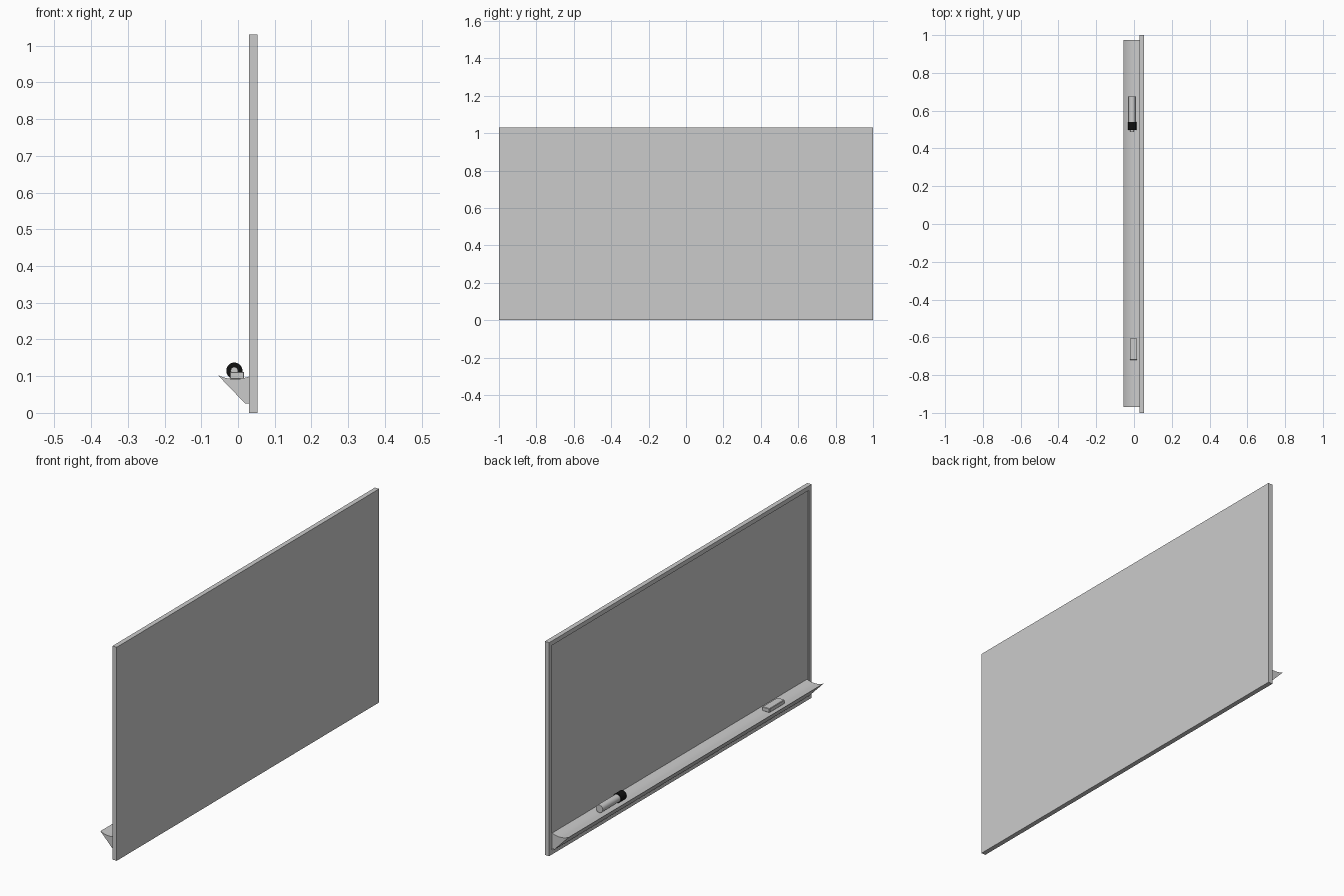
import bpy, bmesh, math
from mathutils import Matrix

if "Cube" in bpy.data.objects:
    bpy.data.objects.remove(bpy.data.objects["Cube"])


def finish(name, bm, smooth=False, mat=None):
    bmesh.ops.recalc_face_normals(bm, faces=bm.faces)
    me = bpy.data.meshes.new(name)
    bm.to_mesh(me)
    bm.free()
    ob = bpy.data.objects.new(name, me)
    bpy.context.collection.objects.link(ob)
    if mat:
        me.materials.append(mat)
    if smooth:
        bpy.ops.object.select_all(action='DESELECT')
        ob.select_set(True)
        bpy.context.view_layer.objects.active = ob
        bpy.ops.object.shade_smooth_by_angle(angle=math.radians(30))
    return ob


def box(bm, x0, x1, y0, y1, z0, z1):
    m = (Matrix.Translation(((x0 + x1) / 2, (y0 + y1) / 2, (z0 + z1) / 2))
         @ Matrix.Diagonal((x1 - x0, y1 - y0, z1 - z0, 1)))
    return bmesh.ops.create_cube(bm, size=1, matrix=m)["verts"]


def rod(name, r, y0, y1, x, z, mat=None):
    bm = bmesh.new()
    m = Matrix.Translation((x, (y0 + y1) / 2, z)) @ Matrix.Rotation(math.pi / 2, 4, 'X')
    bmesh.ops.create_cone(bm, cap_ends=True, segments=32, radius1=r, radius2=r,
                          depth=abs(y1 - y0), matrix=m)
    return finish(name, bm, True, mat)


black = bpy.data.materials.new("black")
black.diffuse_color = (0.005, 0.005, 0.005, 1)
black.use_nodes = True
black.node_tree.nodes["Principled BSDF"].inputs["Base Color"].default_value = black.diffuse_color

# Board: slab whose front (-x) face is inset and pushed in to leave a frame
bm = bmesh.new()
box(bm, 0.03, 0.053, -1, 1, 0, 1.03)
bm.normal_update()
front = min(bm.faces, key=lambda f: f.calc_center_median().x)
bmesh.ops.inset_individual(bm, faces=[front], thickness=0.03)
ext = bmesh.ops.extrude_discrete_faces(bm, faces=[front])["faces"]
bmesh.ops.translate(bm, verts=ext[0].verts, vec=(0.005, 0, 0))
finish("board", bm)

# Tray: wedge profile with a scooped top, swept along y
n = 12
profile = []
for i in range(n + 1):
    t = i / n
    x = -0.055 + 0.085 * t
    profile.append((x, 0.103 - 0.004 * t - 0.036 * t * (1 - t)))
profile += [(0.035, 0.099), (0.035, 0.025), (0.02, 0.025)]
bm = bmesh.new()
face = bm.faces.new([bm.verts.new((x, -0.97, z)) for x, z in profile])
ext = bmesh.ops.extrude_face_region(bm, geom=[face])["geom"]
bmesh.ops.translate(bm, vec=(0, 1.943, 0),
                    verts=[v for v in ext if isinstance(v, bmesh.types.BMVert)])
finish("tray", bm, True)

# Marker: barrel, black cap and small nub on the cap
rod("marker_barrel", 0.0185, 0.53, 0.675, -0.01, 0.115)
rod("marker_cap", 0.022, 0.497, 0.54, -0.01, 0.115, black)
rod("marker_nub", 0.01, 0.49, 0.50, -0.01, 0.115)

# Eraser: low block with slightly bevelled edges
bm = bmesh.new()
box(bm, -0.022, 0.017, -0.72, -0.605, 0.092, 0.112)
bmesh.ops.bevel(bm, geom=bm.edges[:], offset=0.002, segments=1, affect='EDGES')
finish("eraser", bm)
